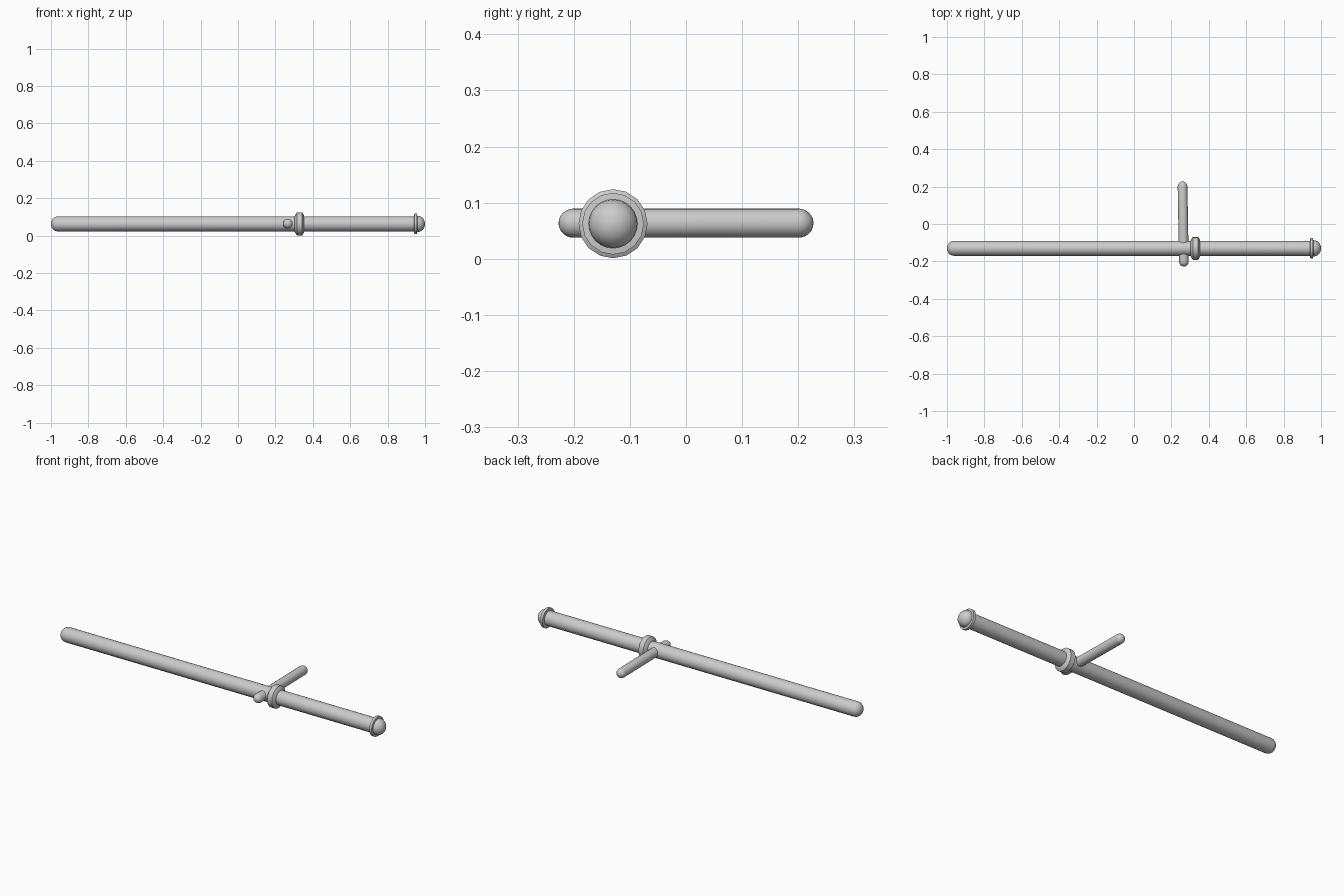
import bpy, bmesh, math
from mathutils import Vector

if "Cube" in bpy.data.objects:
    bpy.data.objects.remove(bpy.data.objects["Cube"])

CY, CZ = -0.13, 0.0625


def lathe(name, profile, start, end, sides, angle=40):
    """Revolve (distance, radius) points about the axis from start towards end."""
    start, end = Vector(start), Vector(end)
    rot = (end - start).to_track_quat('Z', 'Y')
    bm = bmesh.new()
    rings = []
    for d, r in profile:
        ring = []
        for i in range(sides):
            a = 2 * math.pi * i / sides
            ring.append(bm.verts.new(start + rot @ Vector((r * math.cos(a), r * math.sin(a), d))))
        rings.append(ring)
    for a, b in zip(rings, rings[1:]):
        for i in range(sides):
            j = (i + 1) % sides
            bm.faces.new((a[i], a[j], b[j], b[i]))
    bm.faces.new(rings[0][::-1])
    bm.faces.new(rings[-1])
    bmesh.ops.recalc_face_normals(bm, faces=bm.faces)
    mesh = bpy.data.meshes.new(name)
    bm.to_mesh(mesh)
    bm.free()
    ob = bpy.data.objects.new(name, mesh)
    bpy.context.collection.objects.link(ob)
    bpy.ops.object.select_all(action='DESELECT')
    ob.select_set(True)
    bpy.context.view_layer.objects.active = ob
    bpy.ops.object.shade_smooth_by_angle(angle=math.radians(angle))
    return ob


def dome(radius, depth, steps=6):
    """Quarter-ellipse profile running from the tip to the full radius."""
    return [(depth * (1 - math.cos(t)), radius * math.sin(t))
            for t in [math.pi / 2 * (i + 0.15) / (steps + 0.15) for i in range(steps + 1)]]


def capsule(length, radius, depth):
    d = dome(radius, depth)
    return d + [(length - x, r) for x, r in reversed(d)]


def along_x(name, profile, sides):
    return lathe(name, profile, (0, CY, CZ), (1, CY, CZ), sides)


# long shaft with a rounded far end
along_x("shaft", [(-1 + d, r) for d, r in dome(0.04, 0.036)] + [(0.96, 0.04)], 24)

# chamfered collar beside the side handle
along_x("collar", [(0.303, 0.041), (0.305, 0.047), (0.315, 0.0615), (0.343, 0.0615),
                   (0.352, 0.047), (0.354, 0.041)], 16)

# thin flange and domed pommel
along_x("end_flange", [(0.941, 0.04), (0.943, 0.055), (0.957, 0.055), (0.959, 0.04)], 16)
along_x("pommel", [(0.95, 0.0435)] + [(1 - d, r) for d, r in reversed(dome(0.0435, 0.04))], 24)

# side handle passing through the shaft, leaning slightly
lathe("side_handle", capsule(0.4545, 0.026, 0.027),
      (0.267, -0.2272, CZ + 0.001), (0.259, 0.2272, CZ + 0.001), 16)
